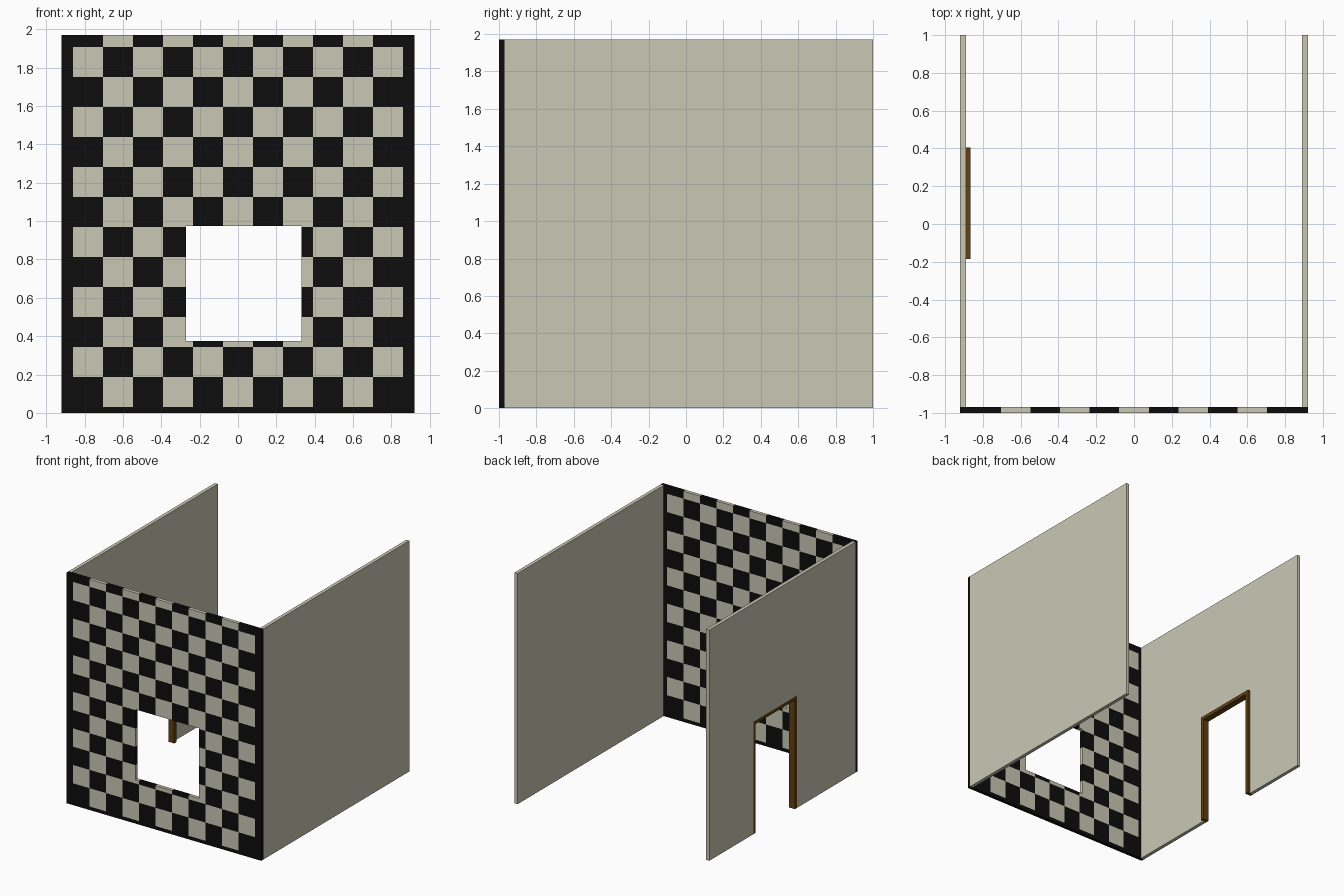
import bpy, bmesh, math

if "Cube" in bpy.data.objects:
    bpy.data.objects.remove(bpy.data.objects["Cube"])

W, H, T = 0.92, 1.97, 0.03            # half width, height, wall thickness
P, X0, Z0 = 1.72 / 11, -0.86, 0.03    # checker pitch and origin
WIN = (-0.27, 0.33, 0.375, 0.975)     # window x0, x1, z0, z1
DY0, DY1, DZ = -0.185, 0.405, 0.96    # door opening


def material(name, rgb):
    m = bpy.data.materials.new(name)
    m.diffuse_color = (*rgb, 1)
    m.use_nodes = True
    m.node_tree.nodes["Principled BSDF"].inputs["Base Color"].default_value = m.diffuse_color
    return m


cream = material("cream", (0.59, 0.58, 0.46))
black = material("black", (0.004, 0.004, 0.004))
brown = material("brown", (0.12, 0.05, 0.006))


def add_object(name, bm, mats):
    me = bpy.data.meshes.new(name)
    bm.to_mesh(me)
    bm.free()
    ob = bpy.data.objects.new(name, me)
    for m in mats:
        me.materials.append(m)
    bpy.context.collection.objects.link(ob)
    return ob


def slab(name, outline, x0, x1, mat):
    """Extrude a (y, z) outline from x0 to x1."""
    bm = bmesh.new()
    f = bm.faces.new([bm.verts.new((x0, y, z)) for y, z in outline])
    ext = bmesh.ops.extrude_face_region(bm, geom=[f])
    bmesh.ops.translate(bm, vec=(x1 - x0, 0, 0),
                        verts=[v for v in ext["geom"] if isinstance(v, bmesh.types.BMVert)])
    bmesh.ops.recalc_face_normals(bm, faces=bm.faces[:])
    return add_object(name, bm, [mat])


def arch(y0, y1, z_top, y_in0, y_in1, z_in):
    """Outline of a panel with a doorway open at the bottom."""
    return [(y0, 0), (y_in0, 0), (y_in0, z_in), (y_in1, z_in),
            (y_in1, 0), (y1, 0), (y1, z_top), (y0, z_top)]


# Checkered front wall: cells cut along checker and window lines, then thickened
xs = sorted([-W, W, WIN[0], WIN[1]] + [X0 + P * i for i in range(12)])
zs = sorted([0, H, WIN[2], WIN[3]] + [Z0 + P * i for i in range(13)])
bm = bmesh.new()
grid = [[bm.verts.new((x, -1, z)) for z in zs] for x in xs]
for i in range(len(xs) - 1):
    for k in range(len(zs) - 1):
        xc, zc = (xs[i] + xs[i + 1]) / 2, (zs[k] + zs[k + 1]) / 2
        if WIN[0] < xc < WIN[1] and WIN[2] < zc < WIN[3]:
            continue
        f = bm.faces.new((grid[i][k], grid[i + 1][k], grid[i + 1][k + 1], grid[i][k + 1]))
        col, row = math.floor((xc - X0) / P), math.floor((zc - Z0) / P)
        light = 0 <= col <= 10 and row >= 0 and (col + row) % 2 == 1
        f.material_index = 0 if light else 1
bmesh.ops.delete(bm, geom=[v for v in bm.verts if not v.link_faces], context='VERTS')
front = add_object("front_wall", bm, [cream, black])
mod = front.modifiers.new("thickness", 'SOLIDIFY')
mod.thickness, mod.offset = T, -1

# Side walls
slab("right_wall", [(T - 1, 0), (1, 0), (1, H), (T - 1, H)], W - T, W, cream)
slab("left_wall", arch(T - 1, 1, H, DY0, DY1, DZ), -W, T - W, cream)

# Door frame, flush outside and standing proud inside
slab("door_frame", arch(DY0, DY1, DZ, DY0 + T, DY1 - T, DZ - T), -W, -0.865, brown)
